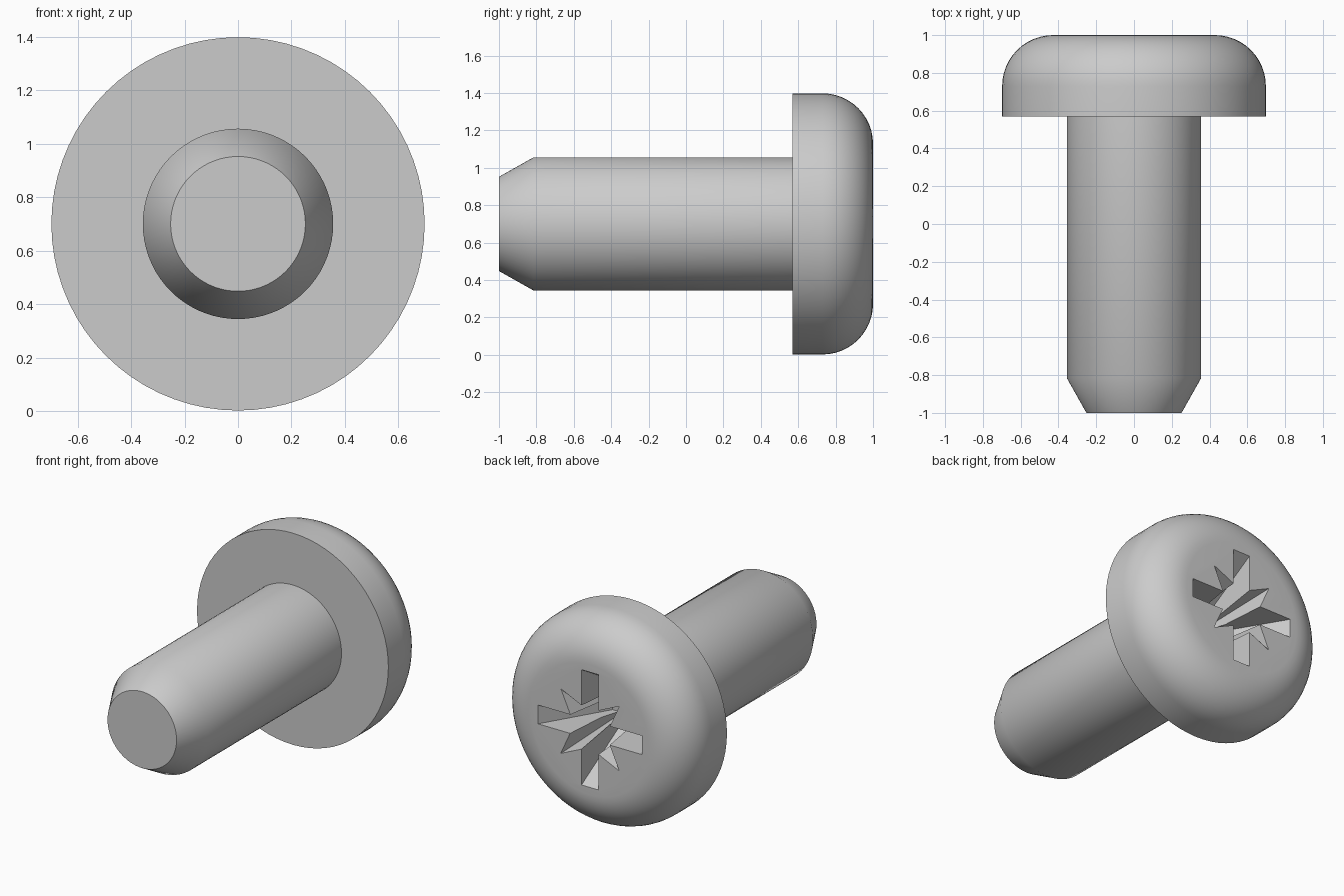
import bpy, bmesh, math
from mathutils import Matrix, Vector

if "Cube" in bpy.data.objects:
    bpy.data.objects.remove(bpy.data.objects["Cube"])

ZC = 0.70          # height of the screw axis
SEGMENTS = 72

steel = bpy.data.materials.new("steel grey")
steel.diffuse_color = (0.6, 0.6, 0.6, 1)
steel.use_nodes = True
steel.node_tree.nodes["Principled BSDF"].inputs["Base Color"].default_value = steel.diffuse_color


def make_object(name, bm):
    bmesh.ops.recalc_face_normals(bm, faces=bm.faces)
    mesh = bpy.data.meshes.new(name)
    bm.to_mesh(mesh)
    bm.free()
    mesh.materials.append(steel)
    obj = bpy.data.objects.new(name, mesh)
    bpy.context.collection.objects.link(obj)
    return obj


def lathe(name, profile):
    """Revolve (radius, y) points about the screw axis and cap both ends."""
    bm = bmesh.new()
    rings = []
    for r, y in profile:
        rings.append([bm.verts.new((r * math.cos(a), y, ZC + r * math.sin(a)))
                      for a in (2 * math.pi * i / SEGMENTS for i in range(SEGMENTS))])
    for a, b in zip(rings, rings[1:]):
        for i in range(SEGMENTS):
            j = (i + 1) % SEGMENTS
            bm.faces.new((a[i], a[j], b[j], b[i]))
    bm.faces.new(rings[0])
    bm.faces.new(rings[-1])
    return make_object(name, bm)


def loft(name, top, bottom, y_top, y_bottom):
    """Closed solid between two (x, z) outlines across the screw axis."""
    bm = bmesh.new()
    a = [bm.verts.new((x, y_top, ZC + z)) for x, z in top]
    b = [bm.verts.new((x, y_bottom, ZC + z)) for x, z in bottom]
    n = len(a)
    for i in range(n):
        j = (i + 1) % n
        bm.faces.new((a[i], a[j], b[j], b[i]))
    bm.faces.new(a)
    bm.faces.new(b)
    return make_object(name, bm)


def rectangle(hx, hz):
    return [(-hx, -hz), (hx, -hz), (hx, hz), (-hx, hz)]


def star(tip, inner):
    """Four-pointed star with its tips on the diagonals."""
    return [((tip if k % 2 else inner) * math.cos(k * math.pi / 4),
             (tip if k % 2 else inner) * math.sin(k * math.pi / 4)) for k in range(8)]


# Body: chamfered tip, shank, flat underside and rounded pan head
fillet = [(0.428 + 0.27 * math.cos(t), 0.73 + 0.27 * math.sin(t))
          for t in (math.pi / 2 * i / 12 for i in range(13))]
body = lathe("screw_body", [(0.252, -1.0), (0.356, -0.815), (0.356, 0.57),
                            (0.698, 0.57)] + fillet)

# Cross recess: two tapering slots and a star of small diagonal notches.
# The outlines are extended slightly above the head, keeping the same taper.
TOP, FLOOR = 1.02, 0.58
k = (TOP - FLOOR) / (1.0 - FLOOR)


def above(at_face, at_floor):
    return at_floor + (at_face - at_floor) * k


long_top = above(0.38, 0.13)
cutters = [
    loft("slot_cutter_wide", rectangle(long_top, 0.062), rectangle(0.13, 0.062), TOP, FLOOR),
    loft("slot_cutter_tall", rectangle(0.062, long_top), rectangle(0.062, 0.13), TOP, FLOOR - 0.0005),
    loft("notch_cutter", star(above(0.30, 0.12), above(0.117, 0.085)),
         star(0.12, 0.085), TOP + 0.001, FLOOR + 0.001),
]
bpy.context.view_layer.objects.active = body
body.select_set(True)
for cutter in cutters:
    mod = body.modifiers.new("recess", 'BOOLEAN')
    mod.operation = 'DIFFERENCE'
    mod.solver = 'EXACT'
    mod.object = cutter
    bpy.ops.object.modifier_apply(modifier=mod.name)
for cutter in cutters:
    bpy.data.objects.remove(cutter)

# Smooth round surfaces, crisp rims and recess edges
bpy.ops.object.select_all(action='DESELECT')
body.select_set(True)
bpy.ops.object.shade_smooth_by_angle(angle=math.radians(31))
